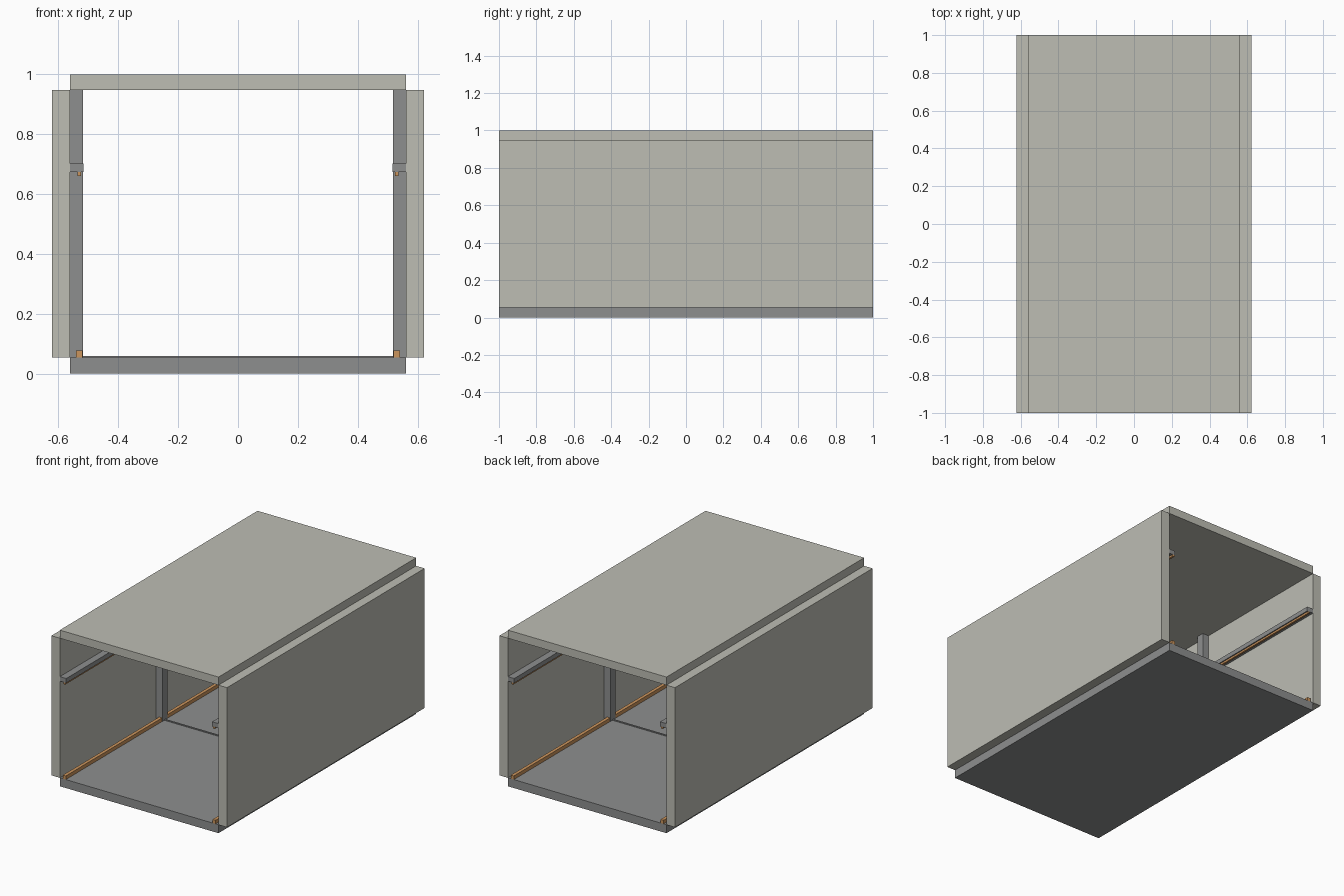
import bpy

if "Cube" in bpy.data.objects:
    bpy.data.objects.remove(bpy.data.objects["Cube"], do_unlink=True)


def material(name, rgb):
    mat = bpy.data.materials.new(name)
    mat.use_nodes = True
    mat.diffuse_color = (*rgb, 1)
    node = next(n for n in mat.node_tree.nodes if n.type == "BSDF_PRINCIPLED")
    node.inputs["Base Color"].default_value = (*rgb, 1)
    return mat


def box(name, x, y, z, mat):
    """Box from (low, high) ranges on each axis."""
    bpy.ops.mesh.primitive_cube_add(size=1)
    obj = bpy.context.object
    obj.name = name
    for v in obj.data.vertices:
        v.co = [(a + b) / 2 + c * (b - a) for (a, b), c in zip((x, y, z), v.co)]
    obj.data.materials.append(mat)
    return obj


def pair(name, x, y, z, mat):
    """The same box on both sides of the model."""
    box("left_" + name, x, y, z, mat)
    box("right_" + name, (-x[1], -x[0]), y, z, mat)


panel = material("warm grey panel", (0.51, 0.51, 0.455))
steel = material("mid grey", (0.27, 0.275, 0.275))
wood = material("orange brown", (0.60, 0.30, 0.11))

HALF = 0.562     # half width of floor and roof
INNER = 0.518    # inner face of posts and rails
FLOOR, CEILING = 0.054, 0.948
LENGTH = (-1, 1)

# Outer shell, open at front and back
box("floor_slab", (-HALF, HALF), LENGTH, (0, FLOOR), steel)
box("roof_slab", (-HALF, HALF), LENGTH, (CEILING, 1), panel)
pair("wall", (HALF, 0.622), LENGTH, (FLOOR, CEILING), panel)

# Middle posts and the thin sill joining them
pair("post", (INNER, HALF), (-0.025, 0.025), (FLOOR, CEILING), steel)
box("floor_sill", (-INNER, INNER), (-0.005, 0.005), (FLOOR, 0.059), steel)

# Long rails and strips along the walls
pair("wall_rail", (INNER - 0.001, HALF), LENGTH, (0.673, 0.702), steel)
pair("rail_strip", (0.524, 0.536), LENGTH, (0.661, 0.673), wood)
pair("floor_strip", (0.52, 0.541), LENGTH, (FLOOR, 0.077), wood)
